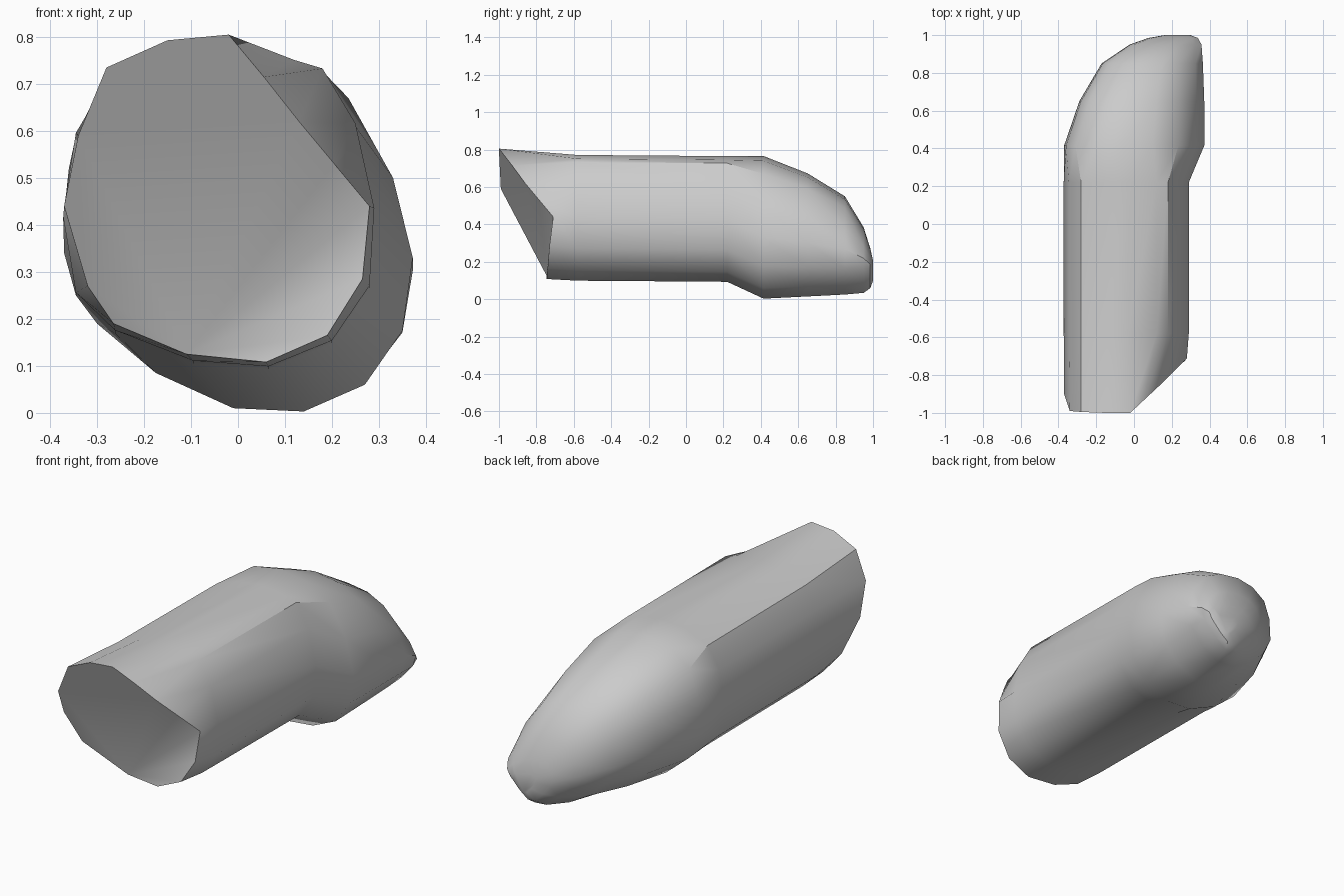
import bpy, bmesh, math

if "Cube" in bpy.data.objects:
    bpy.data.objects.remove(bpy.data.objects["Cube"])

# slanted cut rim at the front (x, y, z), clockwise from the top
rim = [(-.02, -1, .805), (.055, -.93, .715), (.13, -.86, .62), (.205, -.785, .53),
       (.28, -.71, .44), (.265, -.73, .285), (.19, -.74, .165), (.06, -.745, .108),
       (-.11, -.745, .125), (-.265, -.75, .19), (-.32, -.82, .27), (-.37, -.90, .44),
       (-.34, -.99, .59), (-.28, -.995, .735), (-.15, -1, .793)]

# narrow shaft cross-section (x, z)
shaft = [(-.03, .765), (.12, .745), (.18, .727), (.25, .61), (.29, .43), (.28, .265),
         (.2, .148), (.065, .093), (-.095, .105), (-.262, .17), (-.345, .25),
         (-.372, .41), (-.345, .59), (-.28, .70), (-.15, .75)]

# wider cross-section where the bulge begins (x, z)
bulge = [(-.06, .765), (.1, .74), (.235, .67), (.33, .5), (.372, .33), (.35, .175),
         (.27, .06), (.14, .003), (-.01, .01), (-.175, .085), (-.30, .19),
         (-.37, .34), (-.36, .52), (-.31, .66), (-.2, .74)]


def taper(y, left, right, up, down, px=.25, pz=.15):
    """Shrink the bulge section towards an off-centre pivot."""
    return [(px + (x - px) * (left if x < px else right), y,
             pz + (z - pz) * (up if z > pz else down)) for x, z in bulge]


# rings from the cut end to the rounded tip
rings = [rim,
         [(x, -.58, z + .006) for x, z in shaft],
         [(x, .22, z) for x, z in shaft],
         taper(.415, 1, 1, 1, 1),
         taper(.65, .87, 1, .85, .92),
         taper(.85, .68, .94, .65, .85),
         taper(.95, .44, .88, .38, .79),
         taper(.985, .28, .72, .2, .62),
         taper(1.0, .14, .4, .09, .35)]

bm = bmesh.new()
loops = [[bm.verts.new(p) for p in ring] for ring in rings]
n = len(rim)
for a, b in zip(loops, loops[1:]):
    for i in range(n):
        j = (i + 1) % n
        bm.faces.new((a[i], a[j], b[j], b[i]))

# front cap in two planes, rounded tip cap
f = loops[0]
bm.faces.new(f[:5] + f[8:])
bm.faces.new(f[4:9])
bm.faces.new(loops[-1])
bmesh.ops.recalc_face_normals(bm, faces=bm.faces[:])

mesh = bpy.data.meshes.new("bent_segment")
bm.to_mesh(mesh)
bm.free()
obj = bpy.data.objects.new("bent_segment", mesh)
bpy.context.collection.objects.link(obj)
bpy.context.view_layer.objects.active = obj
obj.select_set(True)
bpy.ops.object.shade_smooth_by_angle(angle=math.radians(35))
